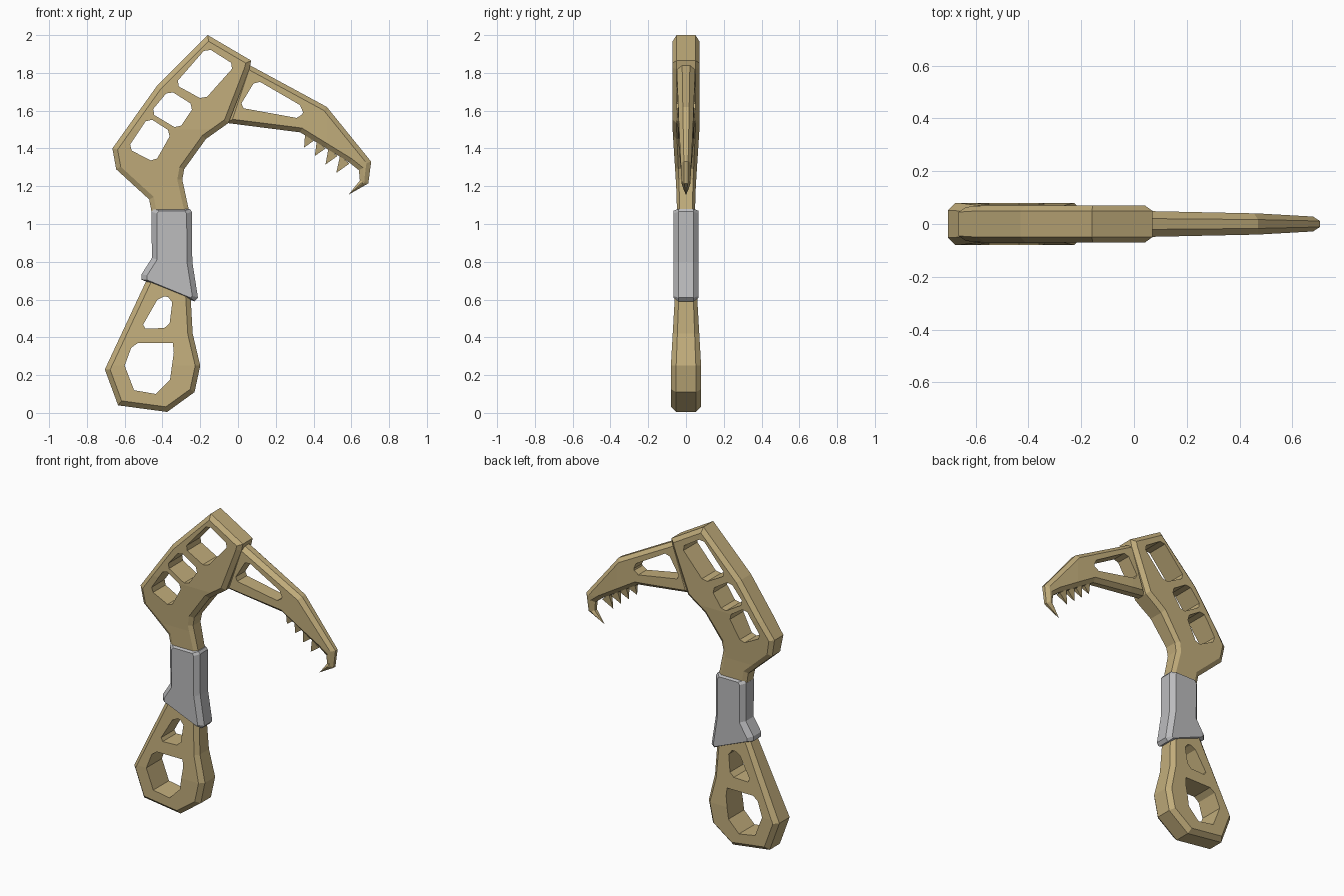
import bpy, bmesh
from mathutils import Vector

if "Cube" in bpy.data.objects:
    bpy.data.objects.remove(bpy.data.objects["Cube"])


def material(name, rgb):
    m = bpy.data.materials.new(name)
    m.use_nodes = True
    color = (*rgb, 1)
    m.diffuse_color = color
    m.node_tree.nodes["Principled BSDF"].inputs["Base Color"].default_value = color
    return m


tan = material("tan metal", (0.54, 0.42, 0.20))
grey = material("grey rubber", (0.50, 0.50, 0.51))


def blend(knots, t):
    """Piecewise linear lookup."""
    if t <= knots[0][0]:
        return knots[0][1]
    for (a, u), (b, v) in zip(knots, knots[1:]):
        if t <= b:
            return u + (v - u) * (t - a) / (b - a)
    return knots[-1][1]


def cut_corners(points, size=0.025):
    pts = [Vector(p) for p in points]
    out = []
    for i, p in enumerate(pts):
        for q in (pts[i - 1], pts[(i + 1) % len(pts)]):
            out.append(p + (q - p).normalized() * size)
    return out


def inset(points, side, end):
    """Move each edge inwards; mostly level edges move by end, others by side."""
    n = len(points)
    area = sum(points[i - 1].cross(points[i]) for i in range(n))
    turn = 1 if area > 0 else -1

    def edge(i):
        d = (points[(i + 1) % n] - points[i]).normalized()
        return Vector((-d.y, d.x)) * turn, end if abs(d.x) > abs(d.y) else side

    out = []
    for i, p in enumerate(points):
        (n1, d1), (n2, d2) = edge(i - 1), edge(i)
        det = n1.cross(n2)
        if abs(det) < 0.05:
            move = n1 * d1
        else:
            move = Vector((d1 * n2.y - d2 * n1.y, d2 * n1.x - d1 * n2.x)) / det
        limit = 1.5 * max(side, end)
        if move.length > limit:
            move *= limit / move.length
        out.append(p + move)
    return out


def finish(bm, name, mat):
    bmesh.ops.recalc_face_normals(bm, faces=bm.faces)
    mesh = bpy.data.meshes.new(name)
    bm.to_mesh(mesh)
    bm.free()
    mesh.materials.append(mat)
    obj = bpy.data.objects.new(name, mesh)
    bpy.context.collection.objects.link(obj)
    return obj


def plate(name, mat, outline, holes, rim, side, end, by_x=(), by_z=()):
    """Chamfered plate with through holes; half thickness follows the knots."""
    bm = bmesh.new()
    outline = [Vector(p) for p in outline]
    face = inset(outline, side, end)

    def ring(points, y):
        return [bm.verts.new((p[0], y, p[1])) for p in points]

    def bridge(a, b):
        for i in range(len(a)):
            bm.faces.new((a[i - 1], a[i], b[i], b[i - 1]))

    rings = [ring(face, -1), ring(outline, -rim), ring(outline, rim), ring(face, 1)]
    for a, b in zip(rings, rings[1:]):
        bridge(a, b)
    bores = [(ring(h, -1), ring(h, 1)) for h in holes]
    for a, b in bores:
        bridge(a, b)
    for k, border in ((0, rings[0]), (1, rings[3])):
        loops = [border] + [b[k] for b in bores]
        edges = [bm.edges.get((l[i - 1], l[i])) for l in loops for i in range(len(l))]
        bmesh.ops.triangle_fill(bm, edges=edges, use_beauty=True)
    # Split at the knots so the taper bends there
    for axis, knots in ((0, by_x), (2, by_z)):
        for t, _ in knots:
            spot, normal = Vector((0, 0, 0)), Vector((0, 0, 0))
            spot[axis], normal[axis] = t, 1
            geom = bm.verts[:] + bm.edges[:] + bm.faces[:]
            bmesh.ops.bisect_plane(bm, geom=geom, dist=0.0001,
                                   plane_co=spot, plane_no=normal)
    for v in bm.verts:
        if by_x:
            v.co.y *= blend(by_x, v.co.x)
        if by_z:
            v.co.y *= blend(by_z, v.co.z)
    return finish(bm, name, mat)


# Curved head frame with three windows
plate("head_frame", tan,
      [(-.16, 2), (.07, 1.865), (.06, 1.82), (-.05, 1.535), (-.17, 1.45),
       (-.285, 1.29), (-.295, 1.235), (-.255, 1.05), (-.455, 1.05), (-.47, 1.13),
       (-.645, 1.29), (-.665, 1.4), (-.43, 1.73)],
      [cut_corners(h) for h in (
          [(-.165, 1.935), (-.015, 1.84), (-.18, 1.655), (-.335, 1.74)],
          [(-.365, 1.71), (-.23, 1.625), (-.315, 1.5), (-.465, 1.59)],
          [(-.475, 1.565), (-.35, 1.485), (-.44, 1.325), (-.585, 1.4)])],
      rim=.7, side=.026, end=.026, by_z=[(1.08, .048), (1.2, .052), (1.5, .071)])

# Pick blade with a triangular window and hooked tip
plate("pick_blade", tan,
      [(.045, 1.85), (.47, 1.62), (.705, 1.33), (.69, 1.215), (.585, 1.155),
       (.645, 1.23), (.64, 1.285), (.59, 1.325), (.33, 1.485), (-.06, 1.535)],
      [cut_corners([(.095, 1.765), (.35, 1.617), (.335, 1.557), (.005, 1.617)])],
      rim=.42, side=.024, end=.024,
      by_x=[(.05, .049), (.47, .04), (.7, .027)],
      by_z=[(1.155, .05), (1.215, .8), (1.33, 1)])

# Row of teeth under the pick
for i in range(4):
    t = i / 3
    heel = Vector((.355, 0, 1.475)).lerp(Vector((.54, 0, 1.36)), t)
    toe = Vector((.4, 0, 1.44)).lerp(Vector((.59, 0, 1.32)), t)
    tip = Vector((.35, 0, 1.405)).lerp(Vector((.52, 0, 1.27)), t)
    bm = bmesh.new()
    wide = Vector((0, .016, 0))
    base = [bm.verts.new(p) for p in (heel - wide, toe - wide, toe + wide, heel + wide)]
    point = bm.verts.new(tip)
    bm.faces.new(base)
    for j in range(4):
        bm.faces.new((base[j - 1], base[j], point))
    finish(bm, f"tooth_{i + 1}", tan)

# Lower handle with a finger ring and a small window
plate("lower_handle", tan,
      [(-.705, .23), (-.635, .04), (-.375, .005), (-.23, .11), (-.2, .25),
       (-.24, .42), (-.25, .6), (-.26, .78), (-.43, .8), (-.49, .69)],
      [[(-.53, .37), (-.345, .37), (-.34, .32), (-.36, .175), (-.435, .1),
        (-.55, .12), (-.6, .25), (-.565, .345)],
       cut_corners([(-.415, .62), (-.345, .61), (-.365, .45), (-.515, .445)])],
      rim=.65, side=.026, end=.026, by_z=[(.25, .08), (.6, .06), (.75, .052)])

# Grip sleeve
plate("grip_sleeve", grey,
      [(-.445, 1.08), (-.255, 1.08), (-.244, 1.065), (-.242, .8), (-.212, .61),
       (-.23, .59), (-.51, .705), (-.51, .735), (-.456, .82), (-.458, 1.065)],
      [], rim=.6, side=.028, end=.01, by_z=[(.6, .067), (1.08, .066)])
